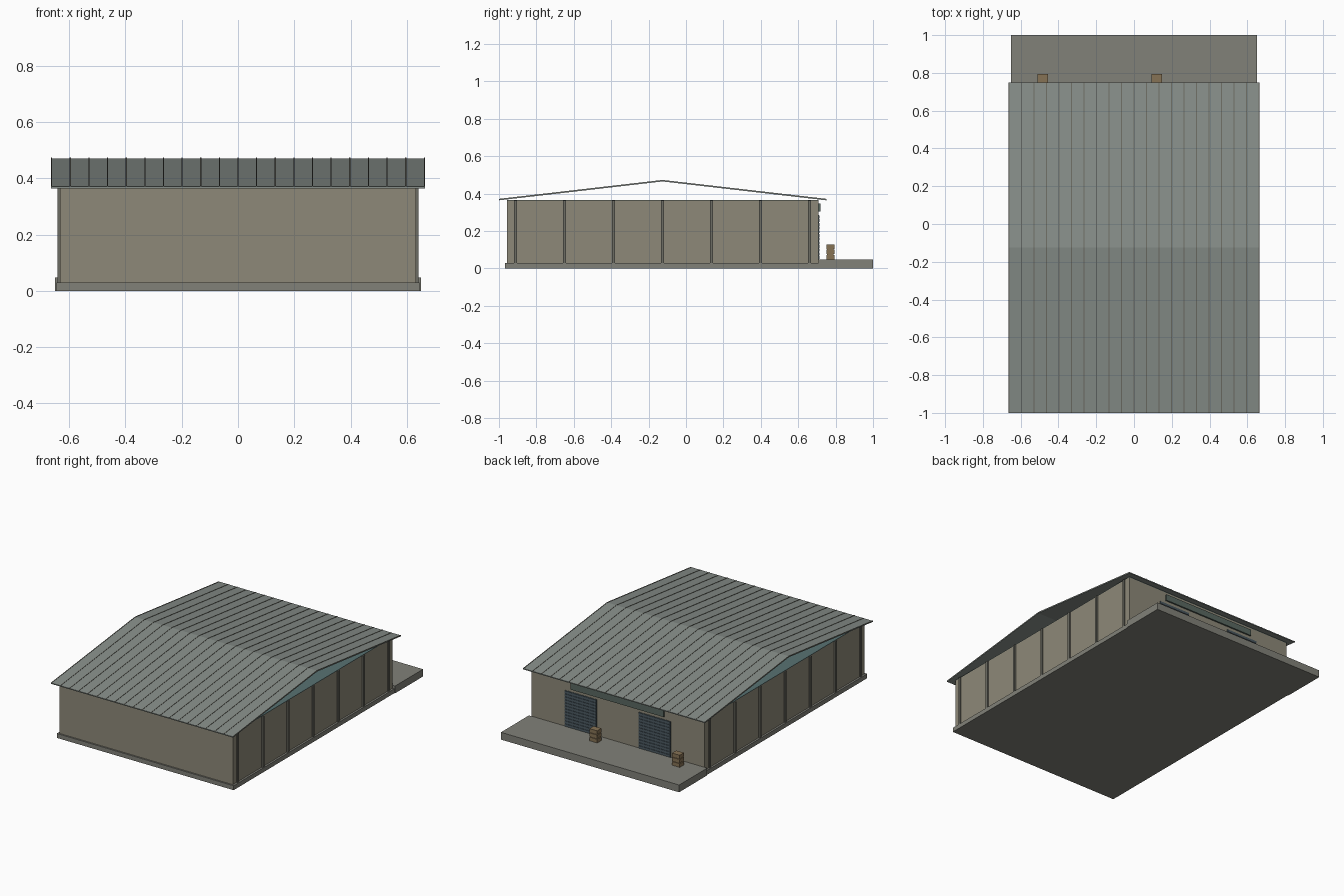
import bpy, bmesh

if "Cube" in bpy.data.objects:
    bpy.data.objects.remove(bpy.data.objects["Cube"])

def material(name, rgb):
    m = bpy.data.materials.new(name)
    m.diffuse_color = (*rgb, 1)
    m.use_nodes = True
    m.node_tree.nodes["Principled BSDF"].inputs["Base Color"].default_value = m.diffuse_color
    return m

WALL = material("wall_paint", (0.27, 0.25, 0.19))
STEEL = material("post_steel", (0.15, 0.15, 0.125))
CONCRETE = material("concrete", (0.22, 0.22, 0.19))
ROOF = material("roof_sheet", (0.24, 0.27, 0.25))
TEAL = material("ceiling_teal", (0.10, 0.17, 0.17))
SIGN = material("fascia_green", (0.10, 0.14, 0.12))
DOOR = material("shutter_blue", (0.07, 0.10, 0.12))
WOOD = material("crate_wood", (0.24, 0.17, 0.09))

def new_object(name, bm, mat):
    bmesh.ops.recalc_face_normals(bm, faces=bm.faces)
    me = bpy.data.meshes.new(name)
    bm.to_mesh(me)
    bm.free()
    me.materials.append(mat)
    ob = bpy.data.objects.new(name, me)
    bpy.context.collection.objects.link(ob)
    return ob

def add_box(bm, x, y, z):
    verts = bmesh.ops.create_cube(bm, size=1)["verts"]
    for v in verts:
        for i, (a, b) in enumerate((x, y, z)):
            v.co[i] = b if v.co[i] > 0 else a

def boxes(name, mat, *items):
    bm = bmesh.new()
    for item in items:
        add_box(bm, *item)
    return new_object(name, bm, mat)

def extrude_x(bm, profile, x0, x1):
    face = bm.faces.new([bm.verts.new((x0, y, z)) for y, z in profile])
    out = bmesh.ops.extrude_face_region(bm, geom=[face])["geom"]
    for v in out:
        if isinstance(v, bmesh.types.BMVert):
            v.co.x = x1

# Floor slab and raised loading dock
boxes("floor_slab", CONCRETE, ((-0.645, 0.645), (-0.967, 0.71), (0, 0.029)))
boxes("loading_dock", CONCRETE, ((-0.65, 0.65), (0.708, 1.0), (0, 0.048)))

# Main hall and flat ceiling under the open gables
boxes("hall_walls", WALL, ((-0.632, 0.632), (-0.957, 0.708), (0.029, 0.364)))
boxes("ceiling", TEAL, ((-0.632, 0.632), (-0.957, 0.708), (0.364, 0.367)))

# Side wall posts
posts = []
for s in (-1, 1):
    for k in range(-3, 4):
        y = -0.125 + 0.262 * k
        posts.append((sorted((s * 0.63, s * 0.641)), (y - 0.008, y + 0.008), (0.029, 0.364)))
boxes("wall_posts", STEEL, *posts)

# Gabled roof sheet
E, R, T = 0.364, 0.465, 0.006
bm = bmesh.new()
extrude_x(bm, [(-1, E), (-0.125, R), (0.75, E),
               (0.75, E + T), (-0.125, R + T), (-1, E + T)], -0.664, 0.664)
new_object("roof", bm, ROOF)

# Standing seams on the roof
bm = bmesh.new()
for i in range(21):
    x = -0.662 + i * 0.0662
    extrude_x(bm, [(-1, E + T - 0.001), (-0.125, R + T - 0.001), (0.75, E + T - 0.001),
                   (0.75, E + T + 0.002), (-0.125, R + T + 0.002), (-1, E + T + 0.002)],
              x - 0.002, x + 0.002)
new_object("roof_seams", bm, STEEL)

# Roller shutter doors with slats
for side, cx in (("left", -0.27), ("right", 0.27)):
    n, z0, h = 12, 0.048, 0.237 / 12
    slats = [((cx - 0.115, cx + 0.115), (0.70, 0.711), (z0, z0 + n * h))]
    for i in range(n):
        slats.append(((cx - 0.115, cx + 0.115), (0.705, 0.714),
                      (z0 + i * h + 0.002, z0 + (i + 1) * h - 0.002)))
    boxes("shutter_door_" + side, DOOR, *slats)

# Plain fascia board above the doors
boxes("fascia_board", SIGN, ((-0.34, 0.34), (0.706, 0.718), (0.305, 0.346)))

# Stacked crates on the dock
for side, cx in (("left", -0.482), ("right", 0.12)):
    layers = []
    for i in range(3):
        z = 0.048 + i * 0.028
        layers.append(((cx - 0.028, cx + 0.028), (0.75, 0.794), (z, z + 0.024)))
        if i < 2:
            layers.append(((cx - 0.023, cx + 0.023), (0.755, 0.789), (z + 0.023, z + 0.029)))
    boxes("crate_stack_" + side, WOOD, *layers)
